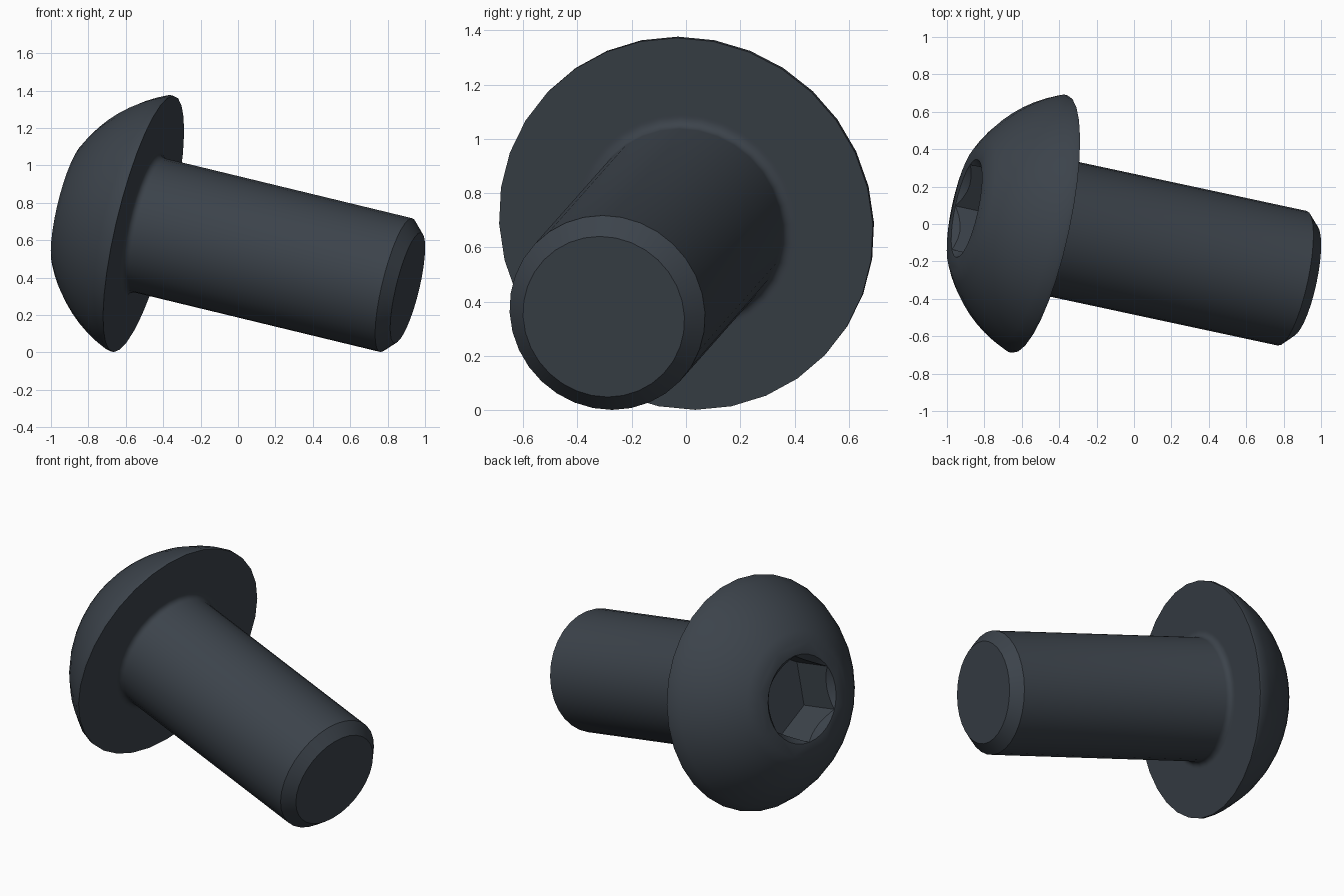
import bpy, bmesh, math
from mathutils import Matrix, Vector

cube = bpy.data.objects.get("Cube")
if cube:
    bpy.data.objects.remove(cube, do_unlink=True)

# Local frame: Z runs from the head to the tip, origin under the head
axis = Vector((1.412, -0.303, -0.342)).normalized()
up = (Vector((0, 0, 1)) - axis * axis.z).normalized()
frame = Matrix((up, axis.cross(up), axis)).transposed().to_4x4()
frame.translation = (-0.505, 0, 0.687)

HEAD_R, HEAD_H, TOP_R, BAND = 0.704, 0.41, 0.345, 0.02
SHAFT_R, LENGTH, CHAMFER, FILLET = 0.368, 1.484, 0.064, 0.035
SOCKET_R, SOCKET_DEPTH = 0.267, 0.27


def lathe(name, profile, steps):
    """Turn (radius, z) points about the local Z axis and cap both ends."""
    bm = bmesh.new()
    verts = [bm.verts.new((r, 0, z)) for r, z in profile]
    edges = [bm.edges.new(pair) for pair in zip(verts, verts[1:])]
    bmesh.ops.spin(bm, geom=verts + edges, cent=(0, 0, 0), axis=(0, 0, 1),
                   angle=math.tau, steps=steps)
    bmesh.ops.remove_doubles(bm, verts=bm.verts[:], dist=0.0005)
    bmesh.ops.holes_fill(bm, edges=bm.edges[:], sides=0)
    bmesh.ops.recalc_face_normals(bm, faces=bm.faces[:])
    mesh = bpy.data.meshes.new(name)
    bm.to_mesh(mesh)
    bm.free()
    obj = bpy.data.objects.new(name, mesh)
    obj.matrix_world = frame
    bpy.context.collection.objects.link(obj)
    return obj


# Domed head: arc centred on the axis, from the flat top to the rim band
centre = (TOP_R**2 + HEAD_H**2 - HEAD_R**2 - BAND**2) / (2 * (HEAD_H - BAND))
dome_r = math.hypot(HEAD_R, BAND - centre)
start, end = math.asin(TOP_R / dome_r), math.atan2(HEAD_R, BAND - centre)
profile = []
for i in range(9):
    t = start + (end - start) * i / 8
    profile.append((dome_r * math.sin(t), -centre - dome_r * math.cos(t)))
profile += [(HEAD_R, 0), (SHAFT_R + FILLET + 0.01, 0)]

# Fillet under the head, then the shaft and its chamfered tip
for i in range(5):
    t = math.pi / 2 * i / 4
    profile.append((SHAFT_R + FILLET * (1 - math.sin(t)),
                    FILLET * (1 - math.cos(t))))
profile += [(SHAFT_R, LENGTH - CHAMFER), (SHAFT_R - CHAMFER, LENGTH)]
bolt = lathe("button_head_bolt", profile, 32)

# Hexagonal socket with a conical lead-in
cutters = [
    lathe("socket_lead_in", [(SOCKET_R + 0.041, -HEAD_H - 0.04),
                             (SOCKET_R - 0.059, -HEAD_H + 0.06)], 32),
    lathe("socket_hexagon", [(SOCKET_R, -HEAD_H - 0.1),
                             (SOCKET_R, -HEAD_H + SOCKET_DEPTH)], 6),
]
bpy.ops.object.select_all(action='DESELECT')
bpy.context.view_layer.objects.active = bolt
bolt.select_set(True)
for cutter in cutters:
    cutter.hide_render = True
    mod = bolt.modifiers.new(cutter.name, 'BOOLEAN')
    mod.operation, mod.solver, mod.object = 'DIFFERENCE', 'EXACT', cutter
    bpy.ops.object.modifier_apply(modifier=mod.name)
    bpy.data.objects.remove(cutter, do_unlink=True)

# Dark steel finish
steel = bpy.data.materials.new("dark_steel")
steel.use_nodes = True
colour = (0.045, 0.056, 0.070, 1)
steel.diffuse_color = colour
steel.node_tree.nodes["Principled BSDF"].inputs["Base Color"].default_value = colour
bolt.data.materials.clear()
bolt.data.materials.append(steel)
bpy.ops.object.shade_smooth_by_angle(angle=math.radians(38))
